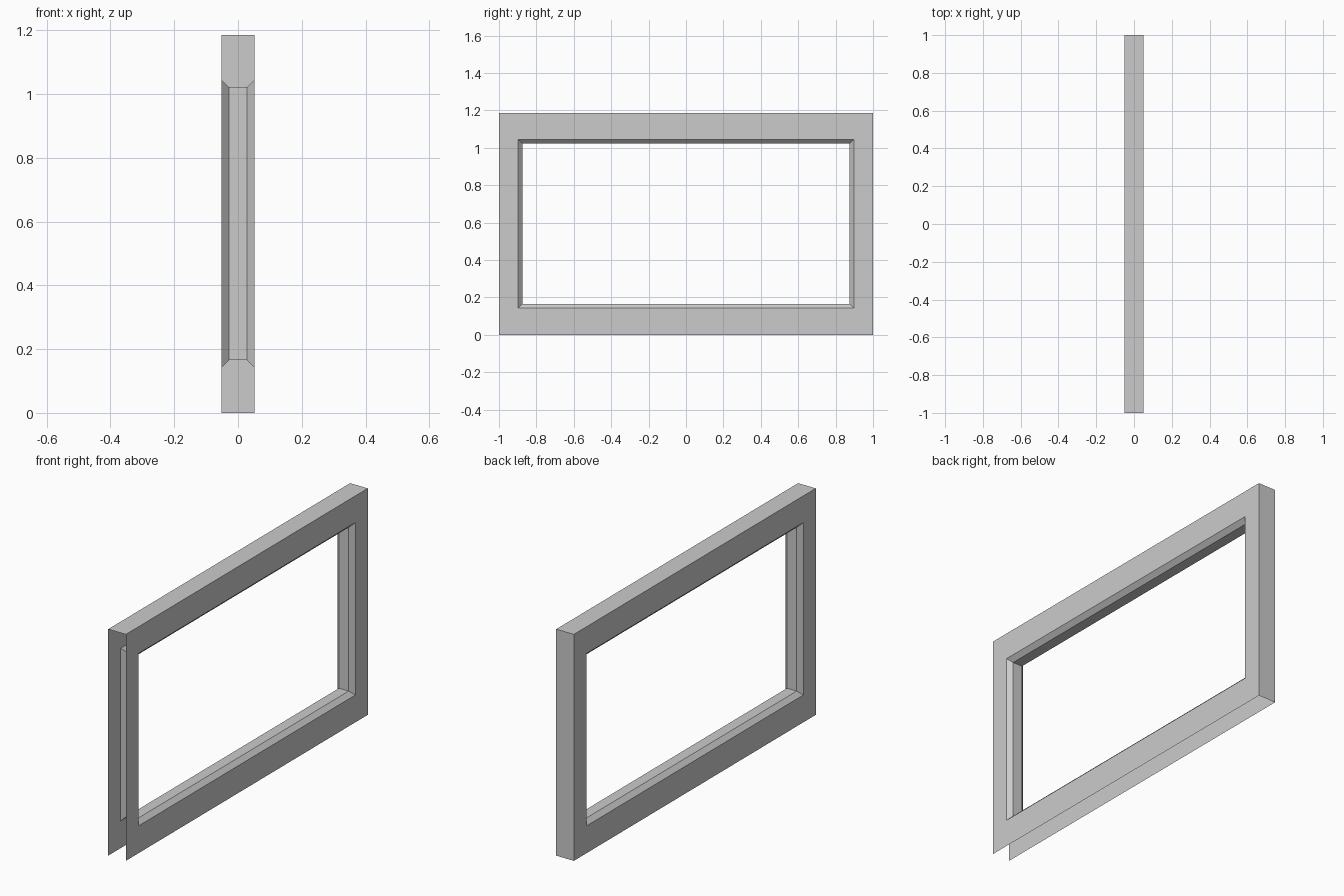
import bpy
import bmesh

if "Cube" in bpy.data.objects:
    bpy.data.objects.remove(bpy.data.objects["Cube"])

HEIGHT = 1.185
MID_Z = 0.594
DEPTH = 0.051

bm = bmesh.new()


def ring(x, half_y, z0, z1):
    """Rectangular loop: bottom-left, bottom-right, top-right, top-left."""
    corners = [(-half_y, z0), (half_y, z0), (half_y, z1), (-half_y, z1)]
    return [bm.verts.new((x, y, z)) for y, z in corners]


def bridge(a, b, sides=range(4)):
    for i in sides:
        j = (i + 1) % 4
        bm.faces.new((a[i], a[j], b[j], b[i]))


# Cross-section loops: outer edge, opening edge, chamfer, and back again
loops = [
    ring(DEPTH, 1.0, 0.0, HEIGHT),
    ring(DEPTH, 0.897, 0.143, 1.045),
    ring(0.028, 0.875, 0.166, 1.022),
    ring(-0.028, 0.875, 0.166, 1.022),
    ring(-DEPTH, 0.897, 0.143, 1.045),
    ring(-DEPTH, 1.0, 0.0, HEIGHT),
]
for a, b in zip(loops, loops[1:]):
    bridge(a, b)

# Outer rim: only the +y end and the top are closed; bottom and -y end stay open
bridge(loops[-1], loops[0], sides=(1, 2))

bmesh.ops.recalc_face_normals(bm, faces=bm.faces)
top = max(bm.faces, key=lambda f: f.calc_center_median().z)
if top.normal.z < 0:
    bmesh.ops.reverse_faces(bm, faces=bm.faces)

mesh = bpy.data.meshes.new("window_frame")
bm.to_mesh(mesh)
bm.free()
frame = bpy.data.objects.new("window_frame", mesh)
bpy.context.collection.objects.link(frame)
